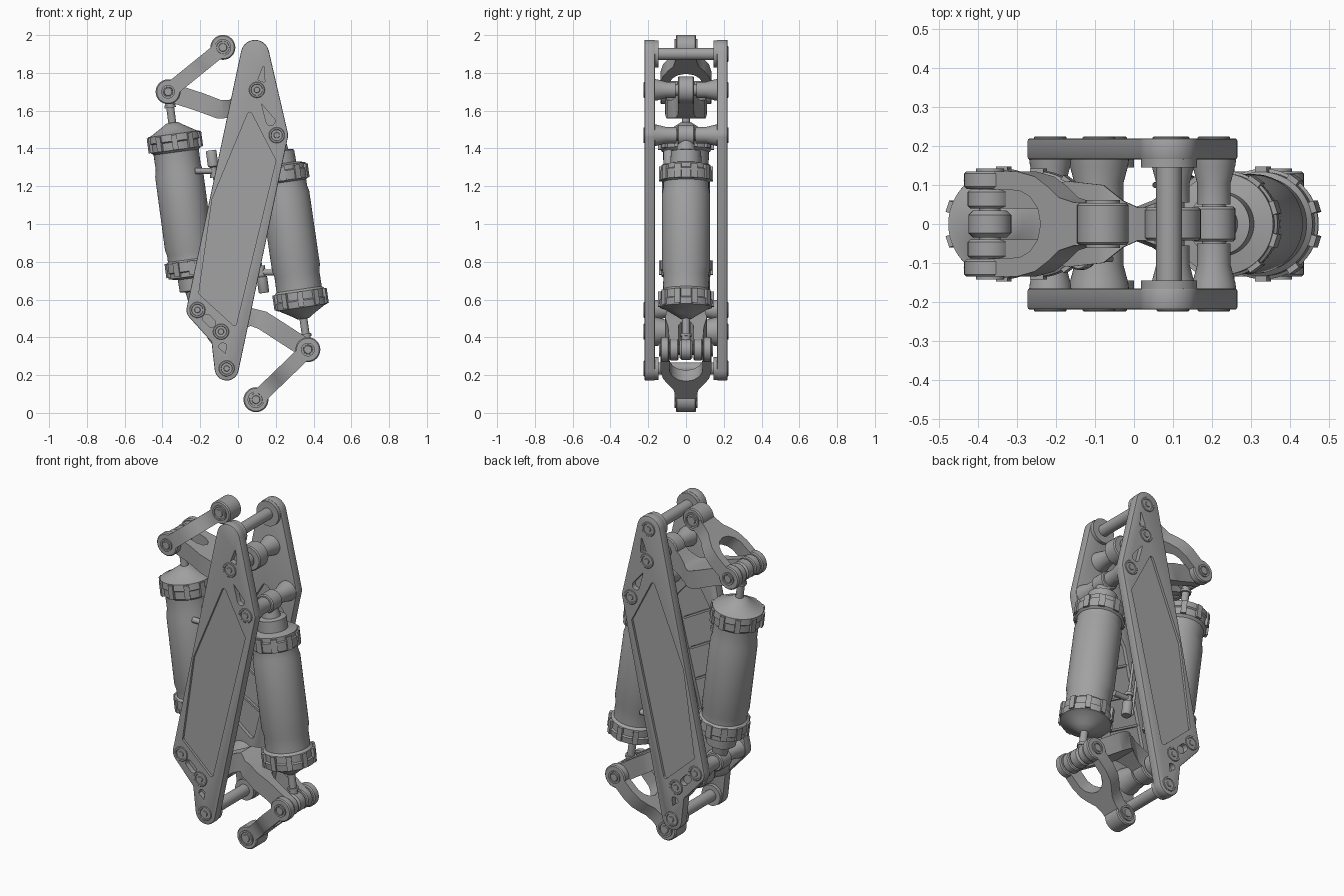
import bpy, bmesh
from math import pi, cos, sin, acos, atan2, hypot
from mathutils import Vector, Matrix

if "Cube" in bpy.data.objects:
    bpy.data.objects.remove(bpy.data.objects["Cube"])

grey = bpy.data.materials.new("machine_grey")
grey.use_nodes = True
TONE = (0.36, 0.36, 0.36, 1)
grey.diffuse_color = TONE
grey.node_tree.nodes["Principled BSDF"].inputs["Base Color"].default_value = TONE
parts = []


def finish(name, bm):
    bmesh.ops.recalc_face_normals(bm, faces=bm.faces)
    me = bpy.data.meshes.new(name)
    bm.to_mesh(me)
    bm.free()
    me.materials.append(grey)
    ob = bpy.data.objects.new(name, me)
    bpy.context.collection.objects.link(ob)
    parts.append(ob)
    return ob


def front(a, b, c):
    return Vector((a, c, b))


def prism(name, pts, lo, hi, place=front):
    """Extrude a 2D outline from depth lo to hi."""
    bm = bmesh.new()
    base = bm.faces.new([bm.verts.new(place(a, b, lo)) for a, b in pts])
    grown = bmesh.ops.extrude_face_region(bm, geom=[base])["geom"]
    shift = place(0, 0, hi) - place(0, 0, lo)
    bmesh.ops.translate(bm, verts=[v for v in grown if isinstance(v, bmesh.types.BMVert)], vec=shift)
    return finish(name, bm)


def outline(circles, steps=10):
    """Counterclockwise belt around circles; tight inner corners stay as points."""
    n, tangents, pts = len(circles), [], []
    for i in range(n):
        (x, z, r), (x2, z2, r2) = circles[i], circles[(i + 1) % n]
        tangents.append(atan2(z2 - z, x2 - x) - acos((r - r2) / hypot(x2 - x, z2 - z)))
    for i, (x, z, r) in enumerate(circles):
        turn = (tangents[i] - tangents[i - 1]) % (2 * pi)
        if r == 0 or turn > pi + 0.01:
            pts.append((x, z))
            continue
        for k in range(steps + 1):
            a = tangents[i - 1] + turn * k / steps
            pts.append((x + r * cos(a), z + r * sin(a)))
    return pts


def lathe(name, profile, start, axis, sides=40):
    """Spin (distance, radius) pairs about an axis."""
    q = Vector(axis).to_track_quat('Z', 'Y')
    bm = bmesh.new()
    rings = [[bm.verts.new(Vector(start) + q @ Vector((r * cos(2 * pi * k / sides), r * sin(2 * pi * k / sides), d)))
              for k in range(sides)] for d, r in profile]
    for lower, upper in zip(rings, rings[1:]):
        for k in range(sides):
            j = (k + 1) % sides
            bm.faces.new((lower[k], lower[j], upper[j], upper[k]))
    bm.faces.new(rings[0])
    bm.faces.new(rings[-1])
    return finish(name, bm)


def pin(name, p, r, y0, y1, edge=0.006):
    """Chamfered round bar along y."""
    h = y1 - y0
    return lathe(name, [(0, r - edge), (edge, r), (h - edge, r), (h, r - edge)], (p[0], y0, p[1]), (0, 1, 0), 32)


def boolean(ob, cutters, op):
    for c in cutters:
        m = ob.modifiers.new("cut", 'BOOLEAN')
        m.operation, m.solver, m.object = op, 'EXACT', c
    bpy.context.view_layer.update()
    me = bpy.data.meshes.new_from_object(ob.evaluated_get(bpy.context.evaluated_depsgraph_get()))
    ob.modifiers.clear()
    ob.data = me
    for c in cutters:
        parts.remove(c)
        bpy.data.objects.remove(c)


# Pin positions (x, z)
TOP, BOTTOM = (0.09, 1.90), (-0.06, 0.235)
RIGHT, LEFT = (0.205, 1.47), (-0.215, 0.545)
UP_PIVOT, LOW_PIVOT = (0.10, 1.71), (-0.09, 0.43)
UP_JOINT, LOW_JOINT = (-0.37, 1.70), (0.37, 0.335)
UP_EYE, LOW_EYE = (-0.08, 1.935), (0.095, 0.07)

# Side plates with pockets, bosses and pin heads
plate = outline([(*TOP, 0.075), (*LEFT, 0.058), (-0.14, 0.375, 0), (*BOTTOM, 0.064), (*RIGHT, 0.06)])
panel = outline([(0.062, 1.58, 0.012), (-0.125, 1.13, 0.012), (-0.195, 0.635, 0.012),
                 (-0.02, 0.475, 0.012), (0.188, 1.335, 0.012)], 4)
inner = outline([(0.06, 1.45, 0.02), (-0.06, 1.25, 0.02), (-0.185, 0.68, 0.02),
                 (-0.03, 0.56, 0.02), (0.165, 1.33, 0.02)], 4)
slots = [[(0.125, 1.635, 0.027), (0.172, 1.545, 0.024)], [(-0.08, 0.348, 0.022), (-0.067, 0.315, 0.03)],
         [(-0.165, 0.5, 0.022), (-0.14, 0.475, 0.022)],
         [(0.135, 1.83, 0.004), (0.11, 1.765, 0.004), (0.138, 1.755, 0.004)]]
for side, s in (("front", -1), ("back", 1)):
    body = prism(side + "_plate", plate, s * 0.165, s * 0.22)
    bev = body.modifiers.new("edge", 'BEVEL')
    bev.width, bev.segments, bev.limit_method = 0.006, 2, 'ANGLE'
    cut = [prism("panel_cutter", panel, s * 0.206, s * 0.25), prism("inner_cutter", inner, s * 0.15, s * 0.186)]
    cut += [prism("slot_cutter", outline(c), s * 0.19, s * 0.25) for c in slots]
    boolean(body, cut, 'DIFFERENCE')
    # stiffening ribs on the inside of the plate
    for k in range(4):
        z, x = 0.75 + 0.17 * k, -0.075 + 0.038 * k
        prism(side + "_rib", outline([(x - 0.09, z + 0.06, 0.006), (x + 0.09, z - 0.04, 0.006)], 3), s * 0.17, s * 0.19)
    for name, p, r, reach in (("top", TOP, 0.072, 0.145), ("right", RIGHT, 0.055, 0.05), ("left", LEFT, 0.052, 0.05),
                              ("bottom", BOTTOM, 0.06, 0.145), ("upper_pivot", UP_PIVOT, 0.055, 0.055),
                              ("lower_pivot", LOW_PIVOT, 0.075, 0.055)):
        lathe(f"{side}_{name}_boss", [(0, r + 0.004), (0.03, r), (0.075, r - 0.012), (max(0.18 - reach, 0.08), r - 0.012)]
              if reach < 0.1 else [(0, r), (0.18 - reach, r)], (p[0], s * 0.18, p[1]), (0, -s, 0))
        if name != "top" or s > 0:
            lathe(f"{side}_{name}_pin_head", [(0, 0.042), (0.042, 0.042), (0.045, 0.039), (0.045, 0.031), (0.041, 0.029),
                  (0.041, 0.016), (0.045, 0.014)], (p[0], s * 0.18, p[1]), (0, s, 0), 32)

# Cross bars and pivot shafts
for name, p, r in (("top_bar", TOP, 0.033), ("bottom_bar", BOTTOM, 0.033), ("right_shaft", RIGHT, 0.03),
                   ("left_shaft", LEFT, 0.03), ("upper_shaft", UP_PIVOT, 0.03), ("lower_shaft", LOW_PIVOT, 0.03)):
    pin(name, p, r, -0.18, 0.18)


def ribbon(path, half):
    """Constant-width strip around an open path."""
    v = [Vector(p) for p in path]
    left, right = [], []
    for i, p in enumerate(v):
        d = (v[min(i + 1, len(v) - 1)] - v[max(i - 1, 0)]).normalized()
        n = Vector((-d.y, d.x)) * half
        left.append(tuple(p + n))
        right.append(tuple(p - n))
    return left + right[::-1]


def wishbone(name, path, half, outer, arch):
    """Strip seen from the front, trimmed to a forked outline in plan."""
    a, b = Vector(path[0]), Vector(path[-1])
    d = (b - a).normalized()
    place = lambda u, y, w: Vector((a.x + d.x * u - d.y * w, y, a.y + d.y * u + d.x * w))
    half_plan = arch + outer
    plan = half_plan + [(u, -y) for u, y in reversed(half_plan) if y > 0]
    body = prism(name, ribbon(path, half), -0.2, 0.2)
    boolean(body, [prism("plan_cutter", plan, -0.4, 0.4, place)], 'INTERSECT')


# Forked links and rockers: plan outlines run from the crotch out to the fork and back to the eye
LINK_ARCH = [(0.2, 0), (0.19, 0.04), (0.165, 0.07), (0.13, 0.086), (0, 0.09)]
LINK_OUT = [(0, 0.135), (0.12, 0.135), (0.18, 0.122), (0.225, 0.095), (0.26, 0.068), (0.31, 0.055), (0.4, 0.055)]
ROCK_ARCH = [(0.17, 0), (0.16, 0.025), (0.13, 0.04), (-0.02, 0.04)]
ROCK_OUT = [(-0.02, 0.088), (0.12, 0.095), (0.2, 0.11), (0.29, 0.1), (0.34, 0.06), (0.38, 0.042), (0.5, 0.042)]
for lvl, joint, eye, mids, pivot in (
        ("upper", UP_JOINT, UP_EYE, [(-0.2, 1.645), (-0.1, 1.607), (-0.03, 1.61), (0.03, 1.65)], UP_PIVOT),
        ("lower", LOW_JOINT, LOW_EYE, [(0.2, 0.445), (0.13, 0.49), (0.06, 0.51), (-0.02, 0.47)], LOW_PIVOT)):
    wishbone(lvl + "_link", [joint, eye], 0.04, LINK_OUT, LINK_ARCH)
    wishbone(lvl + "_rocker", [joint] + mids + [pivot], 0.05, ROCK_OUT, ROCK_ARCH)
    pin(lvl + "_rocker_hub", pivot, 0.072, -0.042, 0.042)
    pin(lvl + "_joint_shaft", joint, 0.028, -0.135, 0.135)
    pin(lvl + "_rod_eye", joint, 0.055, -0.035, 0.035, 0.012)
    # eye with a raised collar and bearing on each side
    pin(lvl + "_link_eye", eye, 0.066, -0.054, 0.054)
    for s in (-1, 1):
        pin(lvl + "_fork_eye", joint, 0.066, min(s * 0.09, s * 0.135), max(s * 0.09, s * 0.135))
        pin(lvl + "_rocker_eye", joint, 0.057, min(s * 0.04, s * 0.088), max(s * 0.04, s * 0.088))
        for p, y, r in ((eye, 0.052, 0.044), (joint, 0.133, 0.036)):
            lathe(lvl + "_bearing", [(0, r), (0.01, r), (0.01, r - 0.01), (0.004, r - 0.011), (0.004, 0.022),
                  (0.009, 0.02)], (p[0], s * y, p[1]), (0, s, 0), 32)

# Shock cylinders running from rod joint to base pin
SHELL = [(0.165, 0.03), (0.185, 0.06), (0.2, 0.085), (0.222, 0.122), (0.226, 0.138), (0.262, 0.142), (0.268, 0.134),
         (0.31, 0.134), (0.322, 0.121), (0.40, 0.12), (0.44, 0.128), (0.83, 0.128), (0.86, 0.121), (0.895, 0.121),
         (0.905, 0.135), (0.955, 0.137), (0.96, 0.13), (0.985, 0.13), (0.995, 0.082), (1.06, 0.08), (1.066, 0.05),
         (1.13, 0.04)]
for side, a, b in (("right", LOW_JOINT, RIGHT), ("left", UP_JOINT, LEFT)):
    start = Vector((a[0], 0, a[1]))
    axis = Vector((b[0], 0, b[1])) - start
    lathe(side + "_cylinder", SHELL, start, axis, 56)
    lathe(side + "_rod", [(0, 0.024), (0.07, 0.024), (0.07, 0.03), (0.085, 0.03), (0.085, 0.021), (0.2, 0.021)], start, axis, 24)
    pin(side + "_base_eye", b, 0.055, -0.045, 0.045)
    # clamp lugs around both collars
    q = axis.to_track_quat('Z', 'Y').to_matrix().to_4x4()
    bm = bmesh.new()
    for d, r, size in ((0.27, 0.136, (0.024, 0.03, 0.08)), (0.94, 0.13, (0.024, 0.035, 0.075))):
        for k in range(10):
            m = (Matrix.Translation(start) @ q @ Matrix.Rotation(2 * pi * k / 10, 4, 'Z')
                 @ Matrix.Translation((r, 0, d)) @ Matrix.Diagonal((*size, 1)))
            bmesh.ops.create_cube(bm, size=1, matrix=m)
    finish(side + "_collar_lugs", bm)

# Small valve canisters with feed pipes
for side, c, s in (("upper", (-0.143, -0.09, 1.39), -1), ("lower", (0.138, 0.1, 0.635), 1)):
    c, axis = Vector(c), Vector((-0.14 * s, 0, s)).normalized()
    lathe(side + "_canister", [(0, 0.024), (0.006, 0.028), (0.085, 0.028), (0.09, 0.018), (0.125, 0.018), (0.125, 0.024),
          (0.145, 0.024), (0.145, 0.01), (0.17, 0.01)], c, axis, 20)
    lathe(side + "_canister_mount", [(0, 0.016), (0.1, 0.016)], c + axis * 0.11, (s, 0, 0), 12)
    cu = bpy.data.curves.new(side + "_feed_pipe", 'CURVE')
    cu.dimensions, cu.bevel_depth = '3D', 0.008
    sp = cu.splines.new('POLY')
    sp.points.add(3)
    for pt, off in zip(sp.points, (0.15, 0.25, 0.45, 0.6)):
        pt.co = (*(c + axis * off), 1)
    cu.materials.append(grey)
    bpy.context.collection.objects.link(bpy.data.objects.new(side + "_feed_pipe", cu))

# Smooth round surfaces, keep edges crisp
bpy.ops.object.select_all(action='DESELECT')
for ob in parts:
    ob.select_set(True)
bpy.context.view_layer.objects.active = parts[0]
bpy.ops.object.shade_smooth_by_angle(angle=0.6)
